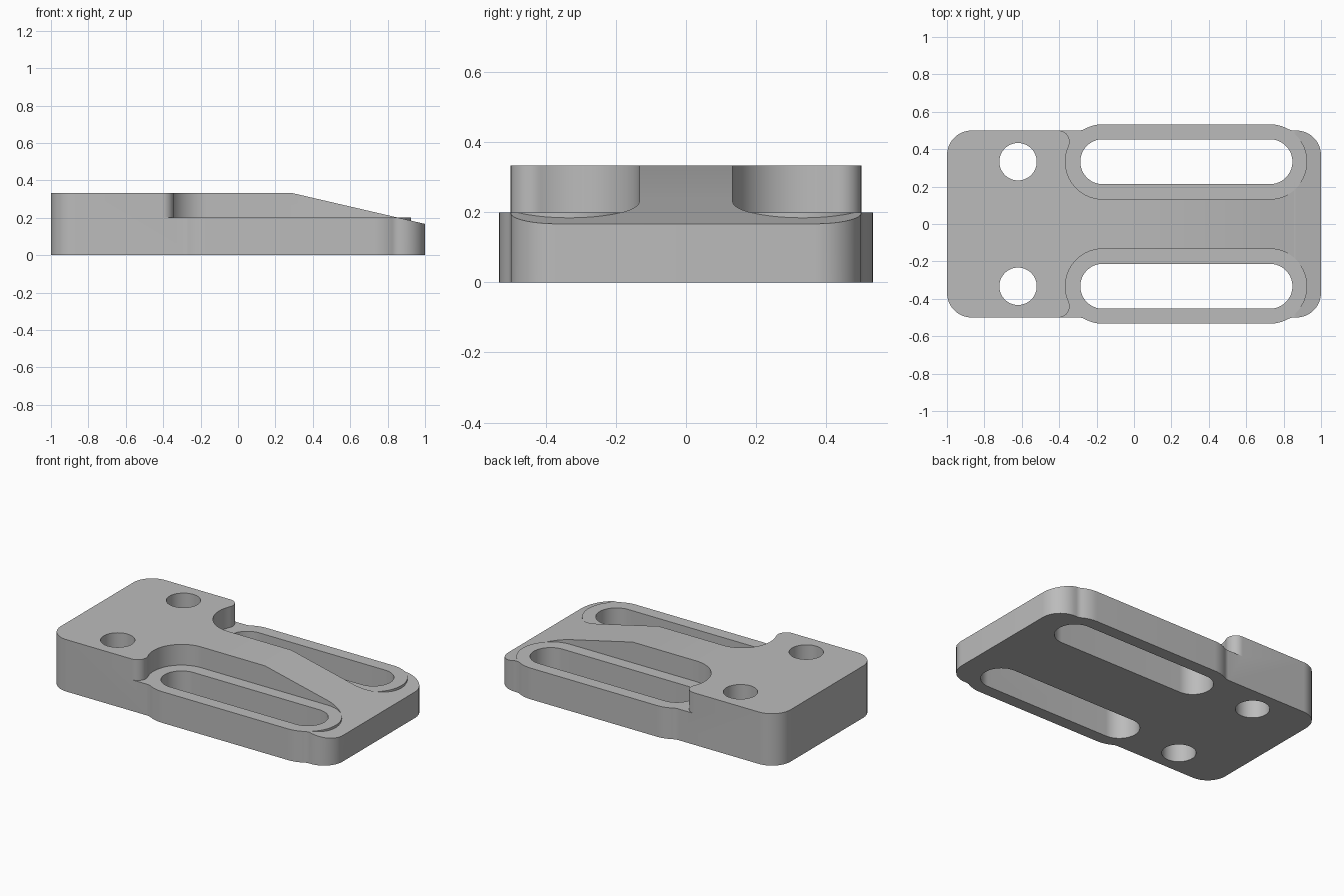
import bpy, bmesh
from math import cos, sin, radians, degrees, acos, asin, sqrt

if "Cube" in bpy.data.objects:
    bpy.data.objects.remove(bpy.data.objects["Cube"])

# Main dimensions
TOP, LOW, FLOOR = 0.333, 0.167, 0.2
HALF_Y, CORNER = 0.5, 0.133
SLOT_Y, LEFT_X, RIGHT_X = 0.333, -0.167, 0.727
RIM_R, SLOT_R = 0.2, 0.12
BLEND = 0.067

grey = bpy.data.materials.new("plain grey")
grey.use_nodes = True
colour = (0.5, 0.5, 0.5, 1)
grey.diffuse_color = colour
grey.node_tree.nodes["Principled BSDF"].inputs["Base Color"].default_value = colour


def arc(cx, cy, r, start, end, n=16):
    angles = [radians(start + (end - start) * i / n) for i in range(n + 1)]
    return [(cx + r * cos(a), cy + r * sin(a)) for a in angles]


def stadium(r):
    return arc(RIGHT_X, SLOT_Y, r, -90, 90, 32) + arc(LEFT_X, SLOT_Y, r, 90, 270, 32)


def prism(name, points, z0, z1, side=1):
    """Extrude a plan profile between two heights; side -1 mirrors it in y."""
    bm = bmesh.new()
    face = bm.faces.new([bm.verts.new((x, side * y, z0)) for x, y in points])
    new = bmesh.ops.extrude_face_region(bm, geom=[face])["geom"]
    moved = [v for v in new if isinstance(v, bmesh.types.BMVert)]
    bmesh.ops.translate(bm, verts=moved, vec=(0, 0, z1 - z0))
    bmesh.ops.remove_doubles(bm, verts=bm.verts, dist=1e-5)
    bmesh.ops.recalc_face_normals(bm, faces=bm.faces)
    mesh = bpy.data.meshes.new(name)
    bm.to_mesh(mesh)
    bm.free()
    mesh.materials.append(grey)
    obj = bpy.data.objects.new(name, mesh)
    bpy.context.collection.objects.link(obj)
    return obj


def combine(target, tool, operation):
    mod = target.modifiers.new(operation.lower(), "BOOLEAN")
    mod.operation, mod.solver, mod.object = operation, "EXACT", tool
    bpy.context.view_layer.objects.active = target
    bpy.ops.object.modifier_apply(modifier=mod.name)
    bpy.data.objects.remove(tool)


# Plate outline with rounded corners and bulges around the slots
rise = HALF_Y + BLEND - SLOT_Y
reach = RIM_R + BLEND
run = sqrt(reach ** 2 - rise ** 2)
tilt = degrees(asin(rise / reach))
cx, cy = 1 - CORNER, HALF_Y - CORNER
half = (arc(cx, cy, CORNER, 0, 90)
        + arc(RIGHT_X + run, HALF_Y + BLEND, BLEND, -90, -180 + tilt, 6)
        + arc(RIGHT_X, SLOT_Y, RIM_R, tilt, 90, 8)
        + arc(LEFT_X, SLOT_Y, RIM_R, 90, 180 - tilt, 8)
        + arc(LEFT_X - run, HALF_Y + BLEND, BLEND, -tilt, -90, 6)
        + arc(-cx, cy, CORNER, 90, 180))
plate = prism("slotted_plate", half + [(x, -y) for x, y in reversed(half)], 0, TOP)

# Sloped nose: a wedge made from a block whose lower edge drops to the right
slope_x = 0.285
wedge = prism("slope_cutter", [(slope_x, -1), (1.2, -1), (1.2, 1), (slope_x, 1)], TOP, 1)
for v in wedge.data.vertices:
    if v.co.z < 0.5 and v.co.x > 1:
        v.co.z = TOP - (TOP - LOW) * (1.2 - slope_x) / (1 - slope_x)
combine(plate, wedge, "DIFFERENCE")

# Pocket profile: follows the slot rim, then rounds out to the plate edge
lip = 0.06
lip_y = HALF_Y - lip
lip_angle = degrees(asin((lip_y - SLOT_Y) / (RIM_R + lip)))
lip_x = LEFT_X - (RIM_R + lip) * cos(radians(lip_angle))
pocket = (arc(LEFT_X, SLOT_Y, RIM_R, 180 - lip_angle, 270, 24)
          + arc(RIGHT_X, SLOT_Y, RIM_R, -90, 0)
          + [(RIGHT_X + RIM_R, 0.6), (lip_x, 0.6)]
          + arc(lip_x, lip_y, lip, 90, -lip_angle, 12))

for side in (1, -1):
    combine(plate, prism("pocket_cutter", pocket, FLOOR, 0.6, side), "DIFFERENCE")
    # Level rim that stands proud of the slope at its end
    combine(plate, prism("slot_rim", stadium(RIM_R - 0.001), 0.05, FLOOR, side), "UNION")
    combine(plate, prism("slot_cutter", stadium(SLOT_R), -0.1, 0.6, side), "DIFFERENCE")
    hole = arc(-0.62, SLOT_Y, 0.1, 0, 360, 48)[:-1]
    combine(plate, prism("hole_cutter", hole, -0.1, 0.6, side), "DIFFERENCE")

# Smooth curved walls, sharp edges kept
plate.select_set(True)
bpy.context.view_layer.objects.active = plate
bpy.ops.object.shade_smooth_by_angle(angle=radians(30))
